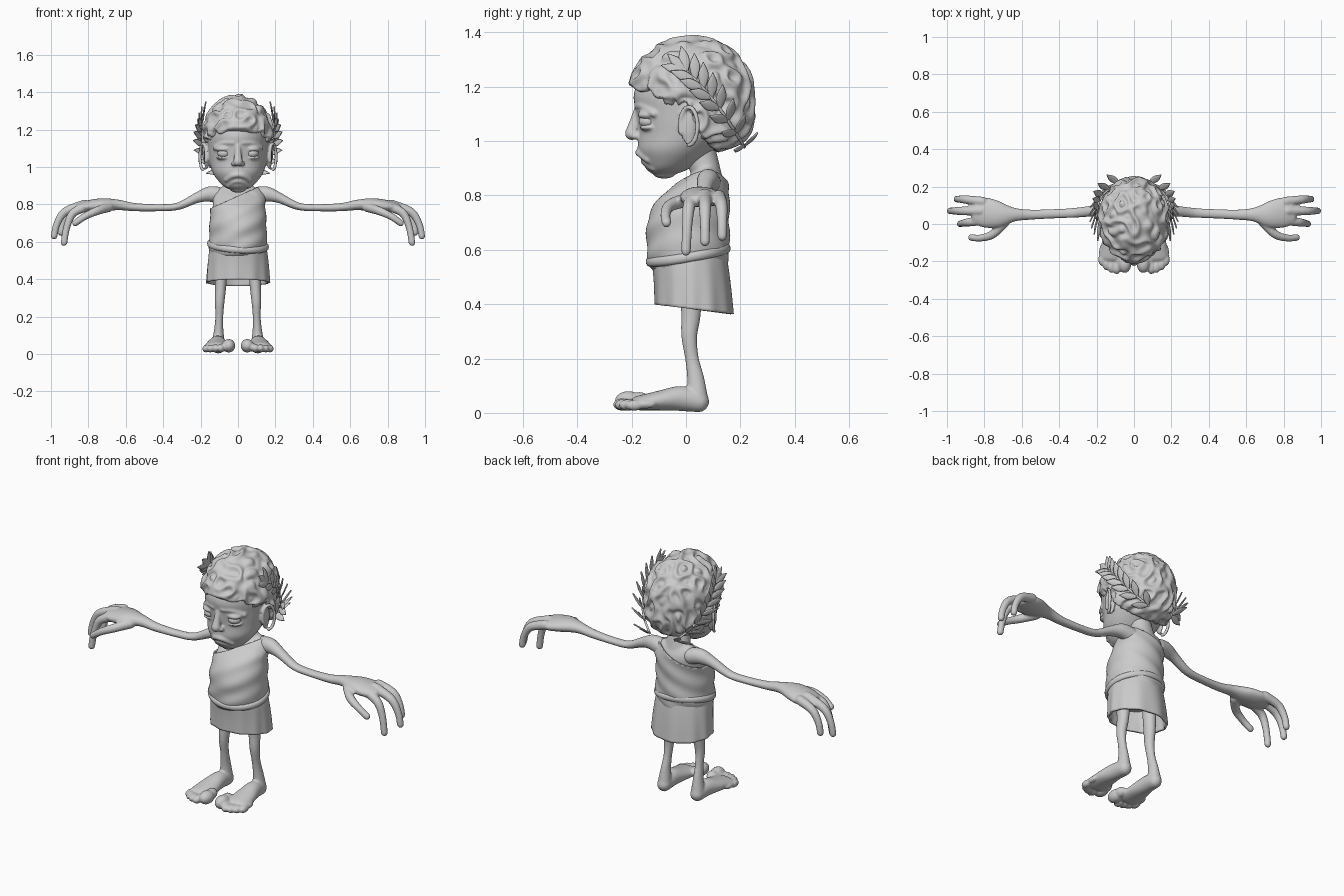
import bpy, bmesh, math
from mathutils import Vector, Matrix, noise

if "Cube" in bpy.data.objects:
    bpy.data.objects.remove(bpy.data.objects["Cube"])

GREY = (0.6, 0.6, 0.6, 1)
stone = bpy.data.materials.new("plaster_grey")
stone.use_nodes = True
stone.diffuse_color = GREY
stone.node_tree.nodes["Principled BSDF"].inputs["Base Color"].default_value = GREY
X, Y, Z = Vector((1, 0, 0)), Vector((0, 1, 0)), Vector((0, 0, 1))


def spline(pts, steps):
    """Smooth curve through tuples (x, y, z, radius_a, radius_b)."""
    pts = [Vector(p) for p in pts]
    out = []
    for i in range(len(pts) - 1):
        a, b, c, d = pts[max(i - 1, 0)], pts[i], pts[i + 1], pts[min(i + 2, len(pts) - 1)]
        for s in range(steps):
            t = s / steps
            out.append(b + (c - a) * (t / 2) + (a * 2 - b * 5 + c * 4 - d) * (t * t / 2)
                       + (b * 3 - a - c * 3 + d) * (t ** 3 / 2))
    return out + [pts[-1]]


def loft(bm, pts, ref=Y, sides=20, flat=False, dome=1.0, steps=4):
    """Elliptical sections along a path: radius_b lies along ref, radius_a across it."""
    smp = spline(pts, steps)
    pos = [Vector(s[:3]) for s in smp]
    rings = []
    for i, s in enumerate(smp):
        t = Z if flat else (pos[min(i + 1, len(pos) - 1)] - pos[max(i - 1, 0)]).normalized()
        rings.append((pos[i], s[3], s[4], t))
    if dome:
        for end, sign in ((0, -1), (-1, 1)):
            p, a, b, t = rings[end]
            for deg in (28, 55, 80):
                k = math.radians(deg)
                r = (p + t * sign * min(a, b) * dome * math.sin(k), a * math.cos(k), b * math.cos(k), t)
                rings.insert(0, r) if sign < 0 else rings.append(r)
    loops = []
    for p, a, b, t in rings:
        side = t.cross(ref).normalized()
        up = side.cross(t)
        ang = [2 * math.pi * k / sides for k in range(sides)]
        loops.append([bm.verts.new(p + side * a * math.cos(q) + up * b * math.sin(q)) for q in ang])
    for lo, hi in zip(loops, loops[1:]):
        for k in range(sides):
            j = (k + 1) % sides
            bm.faces.new((lo[k], lo[j], hi[j], hi[k]))
    if dome:
        bm.faces.new(loops[0][::-1])
        bm.faces.new(loops[-1])


def blob(bm, c, r):
    m = Matrix.Translation(c) @ Matrix.Diagonal((*r, 1))
    bmesh.ops.create_uvsphere(bm, u_segments=20, v_segments=12, radius=1, matrix=m)


def finish(bm, name, mirror=False, voxel=0, thick=0, smooth=3):
    bmesh.ops.recalc_face_normals(bm, faces=bm.faces[:])
    me = bpy.data.meshes.new(name)
    bm.to_mesh(me)
    bm.free()
    me.materials.append(stone)
    for p in me.polygons:
        p.use_smooth = True
    ob = bpy.data.objects.new(name, me)
    bpy.context.collection.objects.link(ob)
    if mirror:
        ob.modifiers.new("mirror", "MIRROR").use_mirror_merge = False
    if thick:
        m = ob.modifiers.new("cloth", "SOLIDIFY")
        m.thickness, m.offset = thick, -1
    if voxel:
        m = ob.modifiers.new("blend", "REMESH")
        m.mode, m.voxel_size, m.use_smooth_shade = "VOXEL", voxel, True
        m = ob.modifiers.new("soften", "SMOOTH")
        m.factor, m.iterations = 0.5, smooth
    return ob


# Head with nose, brows, lids, lips and ears blended together
bm = bmesh.new()
skull = [(.878, -.08, .04, .04), (.895, -.07, .075, .075), (.925, -.055, .105, .105), (.97, -.035, .135, .142),
         (1.03, 0, .153, .175), (1.1, .01, .162, .193), (1.18, .012, .165, .203), (1.27, .02, .14, .16),
         (1.32, .02, .07, .07)]
loft(bm, [(0, cy, z, rx, ry) for z, cy, rx, ry in skull], sides=40, flat=True, dome=.4)
loft(bm, [(0, -.172, 1.12, .016, .018), (0, -.188, 1.07, .018, .02), (0, -.2, 1.028, .026, .025)])
for z, y, w, r in ((.958, -.172, .06, .015), (.927, -.153, .05, .014)):
    lip = [(-1, .035, -.026), (-.5, .008, -.006), (0, 0, 0), (.5, .008, -.006), (1, .035, -.026)]
    loft(bm, [(k * w, y + dy, z + dz, r, r) for k, dy, dz in lip], ref=Z)
for s in (-1, 1):
    blob(bm, (s * .022, -.185, 1.018), (.015, .018, .013))
    blob(bm, (s * .075, -.135, 1.096), (.046, .044, .019))
    blob(bm, (s * .075, -.135, 1.05), (.042, .036, .013))
    loft(bm, [(s * .025, -.178, 1.13, .014, .014), (s * .075, -.158, 1.128, .014, .014),
              (s * .125, -.118, 1.1, .012, .012)], ref=Z)
    # ear bowl and rim
    blob(bm, (s * .168, .01, 1.055), (.014, .03, .07))
    rim = []
    for k in range(11):
        q = math.radians(200 - k * 29)
        y = .01 + .032 * math.cos(q)
        rim.append((s * (.172 + .5 * (y + .02)), y, 1.055 + .07 * math.sin(q), .009, .009))
    loft(bm, rim, ref=X, sides=10)
finish(bm, "head", voxel=.006)

# Eyeballs
bm = bmesh.new()
blob(bm, (.075, -.137, 1.072), (.036, .037, .026))
finish(bm, "eyes", mirror=True)

# Curly hair: a lumpy cap tucked under the skin below the hairline
HAIR_C = Vector((0, .02, 1.17))
HAIRLINE = [(-.4, 1.175), (-.15, 1.17), (-.08, 1.125), (0, 1.12), (.05, 1.0), (.12, .92), (.5, .92)]


def hairline(y):
    for (y0, z0), (y1, z1) in zip(HAIRLINE, HAIRLINE[1:]):
        if y <= y1:
            return z0 + (z1 - z0) * (y - y0) / (y1 - y0)
    return HAIRLINE[-1][1]


bm = bmesh.new()
bmesh.ops.create_icosphere(bm, subdivisions=6, radius=1)
for v in bm.verts:
    n = v.co.normalized()
    widen = 1 + .55 * min(n.z, 0) ** 2
    p = Vector((n.x * .187 * widen, n.y * .228 * widen, n.z * .212))
    curl = math.cos(9 * noise.noise((p + Vector((.3, .1, .7))) * 13))
    edge = hairline(p.y + HAIR_C.y) + .012 * curl
    k = min(max((p.z + HAIR_C.z - edge) / .025, 0), 1)
    v.co = HAIR_C + p * (.8 + .2 * k) + n * .009 * curl * k
finish(bm, "hair")

# Laurel wreath: leaves laid in pairs over the hair at each side


def on_hair(y, z):
    w = (z - HAIR_C.z) / .212
    widen = 1 + .55 * min(w, 0) ** 2
    u = (y - HAIR_C.y) / (.228 * widen)
    x = .187 * widen * math.sqrt(max(.08, 1 - u * u - w * w))
    n = Vector((x / .035, (y - HAIR_C.y) / .052, (z - HAIR_C.z) / .045)).normalized()
    return Vector((x, y, z)), n


bm = bmesh.new()
stem = []
for i in range(8):
    t = i / 7
    p, n = on_hair(.205 - .2 * t, .99 + .26 * t + .02 * math.sin(math.pi * t))
    stem.append((*(p + n * .016), .006, .006))
    along = Vector((0, -.6, .8))
    along = (along - n * along.dot(n)).normalized()
    for turn in ((-35, 35) if i < 7 else (-25, 10, 40)):
        d = Matrix.Rotation(math.radians(turn), 3, n) @ along
        leaf = [(0, .014, .005), (.03, .022, .017), (.06, .028, .018), (.095, .034, .002)]
        loft(bm, [(*(p + d * s + n * h), w, .004) for s, h, w in leaf], ref=n, sides=8, steps=3)
loft(bm, stem, ref=X, sides=8)
finish(bm, "laurel_wreath", mirror=True)

# Bare torso and neck
TORSO = [(.54, .008, .147, .138), (.58, .006, .152, .146), (.63, .008, .15, .148), (.7, .008, .148, .147),
         (.78, .026, .143, .13), (.84, .058, .14, .095), (.88, .075, .12, .058), (.9, .08, .09, .035)]
bm = bmesh.new()
loft(bm, [(0, cy, z - .004, rx * .95, ry * .95) for z, cy, rx, ry in TORSO], sides=40, flat=True, dome=.3)
loft(bm, [(0, .085, .82, .085, .06), (0, .075, .88, .07, .055), (0, .06, .93, .062, .058), (0, .04, 1, .06, .06)])
finish(bm, "torso", voxel=.008)

# Tunic worn over the left shoulder, cut along a diagonal neckline
bm = bmesh.new()
loft(bm, [(0, cy, z, rx + .004, ry + .004) for z, cy, rx, ry in TORSO], sides=64, flat=True, dome=.3, steps=6)
for v in bm.verts:
    fold = math.sin(60 * (v.co.z - .55 * v.co.x)) * .003
    v.co.x *= 1 + fold * 4
    v.co.y += fold * (1 if v.co.y > 0 else -1)
bmesh.ops.bisect_plane(bm, geom=bm.verts[:] + bm.edges[:] + bm.faces[:], plane_co=(0, 0, .845),
                       plane_no=(-.45, 0, 1), clear_outer=True)
finish(bm, "tunic", thick=.008)

# Rolled waist fold
bm = bmesh.new()
belt = []
for i in range(26):
    q = 2 * math.pi * i / 24
    x, y = .152 * math.cos(q), .008 + .143 * math.sin(q)
    belt.append((x, y, .58 + .17 * y - .06 * x, .013, .018))
loft(bm, belt, ref=Z, sides=12)
finish(bm, "waist_fold")

# Pleated skirt with a slanted hem
bm = bmesh.new()
skirt = [(.385, .03, .17, .145), (.47, .024, .164, .142), (.55, .015, .155, .14), (.61, .008, .142, .136)]
loft(bm, [(0, cy, z, rx, ry) for z, cy, rx, ry in skirt], sides=96, flat=True, dome=0, steps=6)
for v in bm.verts:
    t = (.61 - v.co.z) / .225
    q = math.atan2(v.co.y - .02, v.co.x)
    s = 1 + .018 * t * math.cos(11 * q + 2 * math.sin(2 * q))
    v.co = Vector((v.co.x * s, .02 + (v.co.y - .02) * s, v.co.z - .12 * t * v.co.y))
finish(bm, "skirt", thick=.012)

# Arms with big drooping hands: palm, three fingers and a thumb
bm = bmesh.new()
loft(bm, [(.09, .085, .845, .045, .045), (.15, .08, .855, .042, .04), (.22, .07, .835, .028, .03),
          (.32, .06, .79, .02, .026), (.42, .055, .782, .019, .025), (.55, .05, .785, .022, .027),
          (.64, .05, .797, .028, .037), (.72, .05, .797, .036, .07), (.79, .06, .79, .034, .08),
          (.84, .07, .785, .026, .07)])
fingers = [[(.8, .02, .79), (.88, .01, .755), (.915, .004, .68), (.93, 0, .595)],
           [(.82, .07, .8), (.925, .07, .76), (.968, .07, .695), (.983, .07, .63)],
           [(.81, .12, .795), (.895, .13, .765), (.935, .133, .705), (.947, .133, .65)],
           [(.69, .01, .785), (.755, -.055, .765), (.82, -.075, .735), (.87, -.072, .7)]]
for path in fingers:
    loft(bm, [(*p, r, r) for p, r in zip(path, (.026, .023, .019, .018))], ref=Y, sides=14)
finish(bm, "arms", mirror=True, voxel=.006)

# Thin legs with large bare feet
bm = bmesh.new()
loft(bm, [(.09, .02, .47, .036, .04), (.093, .018, .36, .03, .036), (.098, .012, .28, .026, .029),
          (.1, .022, .2, .021, .025), (.103, .035, .13, .025, .031), (.105, .042, .06, .035, .038)])
loft(bm, [(.105, .048, .042, .037, .04), (.108, -.02, .053, .045, .046), (.113, -.1, .045, .06, .036),
          (.113, -.175, .036, .068, .027)], ref=Z)
toes = [(.05, -.212, .036), (.092, -.232, .023), (.121, -.226, .022), (.148, -.212, .021), (.171, -.19, .02)]
for x, y, r in toes:
    blob(bm, (x, y, r + .008), (r, r + .014, r))
    blob(bm, (x, y + .04, r + .012), (r * .8, .04, r * .8))
finish(bm, "legs", mirror=True, voxel=.006, smooth=2)
